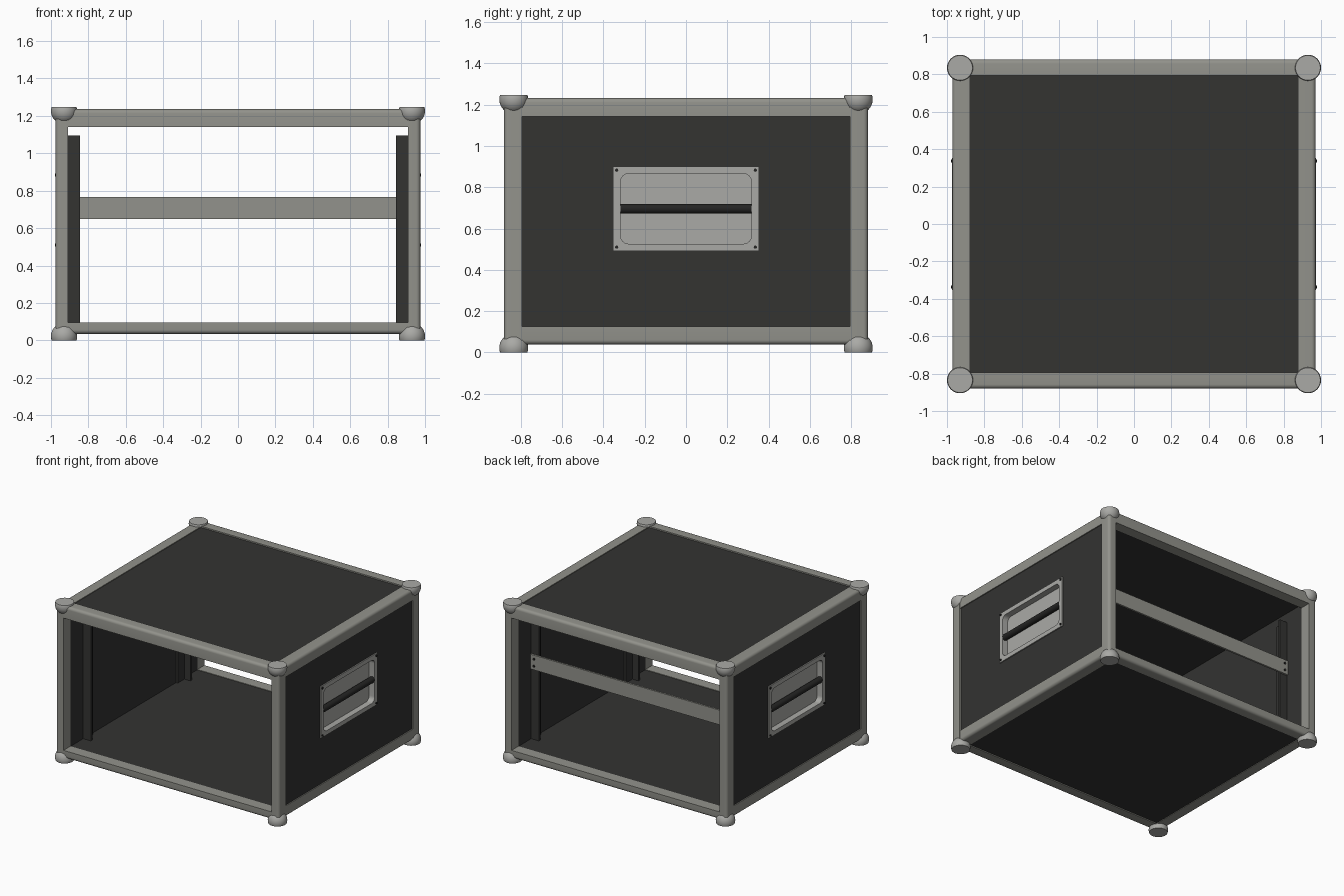
import bpy, bmesh
from math import cos, sin, pi
from mathutils import Vector

if "Cube" in bpy.data.objects:
    bpy.data.objects.remove(bpy.data.objects["Cube"])


def material(name, v, warm=0.95):
    m = bpy.data.materials.new(name)
    m.diffuse_color = (v, v, v * warm, 1)
    m.use_nodes = True
    m.node_tree.nodes["Principled BSDF"].inputs["Base Color"].default_value = m.diffuse_color
    return m


FRAME = material("frame_metal", 0.29, 0.9)
METAL = material("bright_metal", 0.40)
BOARD = material("dark_board", 0.033)
BLACK = material("black_grip", 0.018)


def finish(name, bm, mat):
    bmesh.ops.recalc_face_normals(bm, faces=bm.faces)
    me = bpy.data.meshes.new(name)
    bm.to_mesh(me)
    bm.free()
    ob = bpy.data.objects.new(name, me)
    bpy.context.collection.objects.link(ob)
    if mat:
        me.materials.append(mat)
    return ob


def prism(name, pts, axis, a, b, mat):
    """Extrude a 2D profile along an axis from a to b."""
    put = {"x": lambda p, t: (t, p[0], p[1]),
           "y": lambda p, t: (p[0], t, p[1]),
           "z": lambda p, t: (p[0], p[1], t)}[axis]
    bm = bmesh.new()
    face = bm.faces.new([bm.verts.new(put(p, a)) for p in pts])
    new = bmesh.ops.extrude_face_region(bm, geom=[face])["geom"]
    bmesh.ops.translate(bm, vec=Vector(put((0, 0), b - a)),
                        verts=[g for g in new if isinstance(g, bmesh.types.BMVert)])
    return finish(name, bm, mat)


def box(name, x, y, z, mat):
    x, y = sorted(x), sorted(y)
    return prism(name, [(x[0], y[0]), (x[1], y[0]), (x[1], y[1]), (x[0], y[1])],
                 "z", z[0], z[1], mat)


def round_corner(u, v, du, dv, r=0.022, n=5):
    """Arc from the v-side to the u-side of outer corner (u, v)."""
    cu, cv = u - du * r, v - dv * r
    return [(cu + du * r * sin(i / n * pi / 2), cv + dv * r * cos(i / n * pi / 2))
            for i in range(n + 1)]


def rail_profile(u0, u1, v0, v1):
    """Rectangle with its outer corner (u1, v1) rounded."""
    du, dv = (1 if u1 > u0 else -1), (1 if v1 > v0 else -1)
    return [(u0, v0), (u0, v1)] + round_corner(u1, v1, du, dv) + [(u1, v0)]


def circle(u, v, r, n=24):
    return [(u + r * cos(2 * pi * i / n), v + r * sin(2 * pi * i / n)) for i in range(n)]


def cut(ob, cutter):
    mod = ob.modifiers.new("cut", "BOOLEAN")
    mod.operation, mod.object, mod.solver = "DIFFERENCE", cutter, "EXACT"
    bpy.context.view_layer.objects.active = ob
    bpy.ops.object.modifier_apply(modifier=mod.name)
    bpy.data.objects.remove(cutter)


SIDES = ((-1, "left"), (1, "right"))
ENDS = ((-1, "front"), (1, "back"))

# top and bottom boards
box("top_panel", (-0.96, 0.96), (-0.87, 0.87), (1.17, 1.226), BOARD)
box("bottom_panel", (-0.96, 0.96), (-0.87, 0.87), (0.042, 0.092), BOARD)

for s, side in SIDES:
    # side board with an opening for the handle dish
    panel = box(side + "_panel", (s * 0.912, s * 0.963), (-0.86, 0.86), (0.05, 1.22), BOARD)
    cut(panel, box("panel_cutter", (s * 0.915, s * 1.0), (-0.335, 0.335), (0.51, 0.88), None))

    # handle dish with rounded recess
    dish = box(side + "_handle_dish", (s * 0.916, s * 0.972), (-0.353, 0.353), (0.492, 0.9), METAL)
    recess = []
    for du, dv in ((1, 1), (1, -1), (-1, -1), (-1, 1)):
        arc = round_corner(du * 0.318, 0.696 + dv * 0.17, du, dv, 0.04, 6)
        recess += arc if du * dv > 0 else arc[::-1]
    cut(dish, prism("recess_cutter", recess, "x", s * 0.924, s * 1.0, None))

    # grip bar and plate screws
    prism(side + "_handle_grip", circle(s * 0.95, 0.696, 0.024), "y", -0.318, 0.318, BLACK)
    for y in (-0.336, 0.336):
        for z in (0.51, 0.883):
            prism(side + "_handle_screw", circle(y, z, 0.008, 12), "x",
                  s * 0.97, s * 0.979, BLACK)

    # L-shaped edging along the top and bottom of each side
    for top in (0, 1):
        zo, d = (1.232, -1) if top else (0.038, 1)
        prof = ([(s * 0.88, zo)] + round_corner(s * 0.971, zo, s, -d)
                + [(s * 0.971, zo + d * 0.088), (s * 0.95, zo + d * 0.088),
                   (s * 0.95, zo + d * 0.02), (s * 0.88, zo + d * 0.02)])
        prism(side + ("_top_edging" if top else "_bottom_edging"), prof,
              "y", -0.83, 0.83, FRAME)

    for e, end in ENDS:
        # corner post
        prism(f"{end}_{side}_post", rail_profile(s * 0.909, s * 0.975, e * 0.795, e * 0.882),
              "z", 0.04, 1.22, FRAME)
        # L-shaped rack rail
        rack = [(s * 0.845, e * 0.63), (s * 0.915, e * 0.63), (s * 0.915, e * 0.53),
                (s * 0.897, e * 0.53), (s * 0.897, e * 0.612), (s * 0.845, e * 0.612)]
        prism(f"{end}_{side}_rack_rail", rack, "z", 0.09, 1.095, BOARD)
        # ball corners, flattened at top and bottom
        for cz, flat, d in ((0.022, 0.0, -1), (1.226, 1.248, 1)):
            bm = bmesh.new()
            bmesh.ops.create_uvsphere(bm, u_segments=32, v_segments=20, radius=0.07)
            bmesh.ops.translate(bm, vec=(s * 0.93, e * 0.835, cz), verts=bm.verts)
            bmesh.ops.bisect_plane(bm, geom=bm.verts[:] + bm.edges[:] + bm.faces[:],
                                   plane_co=(0, 0, flat), plane_no=(0, 0, d), clear_outer=True)
            bmesh.ops.holes_fill(bm, edges=[g for g in bm.edges if g.is_boundary], sides=0)
            finish(f"{end}_{side}_ball_corner", bm, METAL)

# rails across the front and back openings
for e, end in ENDS:
    prism(end + "_top_rail", rail_profile(e * 0.793, e * 0.88, 1.141, 1.236),
          "x", -0.93, 0.93, FRAME)
    prism(end + "_bottom_rail", rail_profile(e * 0.793, e * 0.88, 0.096, 0.034),
          "x", -0.93, 0.93, FRAME)

# rear cross strap with bolts
box("rear_strap", (-0.908, 0.908), (0.63, 0.645), (0.65, 0.766), FRAME)
for s, side in SIDES:
    for z in (0.68, 0.736):
        prism(side + "_strap_bolt", circle(s * 0.878, z, 0.009, 12), "y", 0.64, 0.652, BLACK)

bpy.ops.object.select_all(action="SELECT")
bpy.context.view_layer.objects.active = bpy.data.objects["rear_strap"]
bpy.ops.object.shade_smooth_by_angle()
